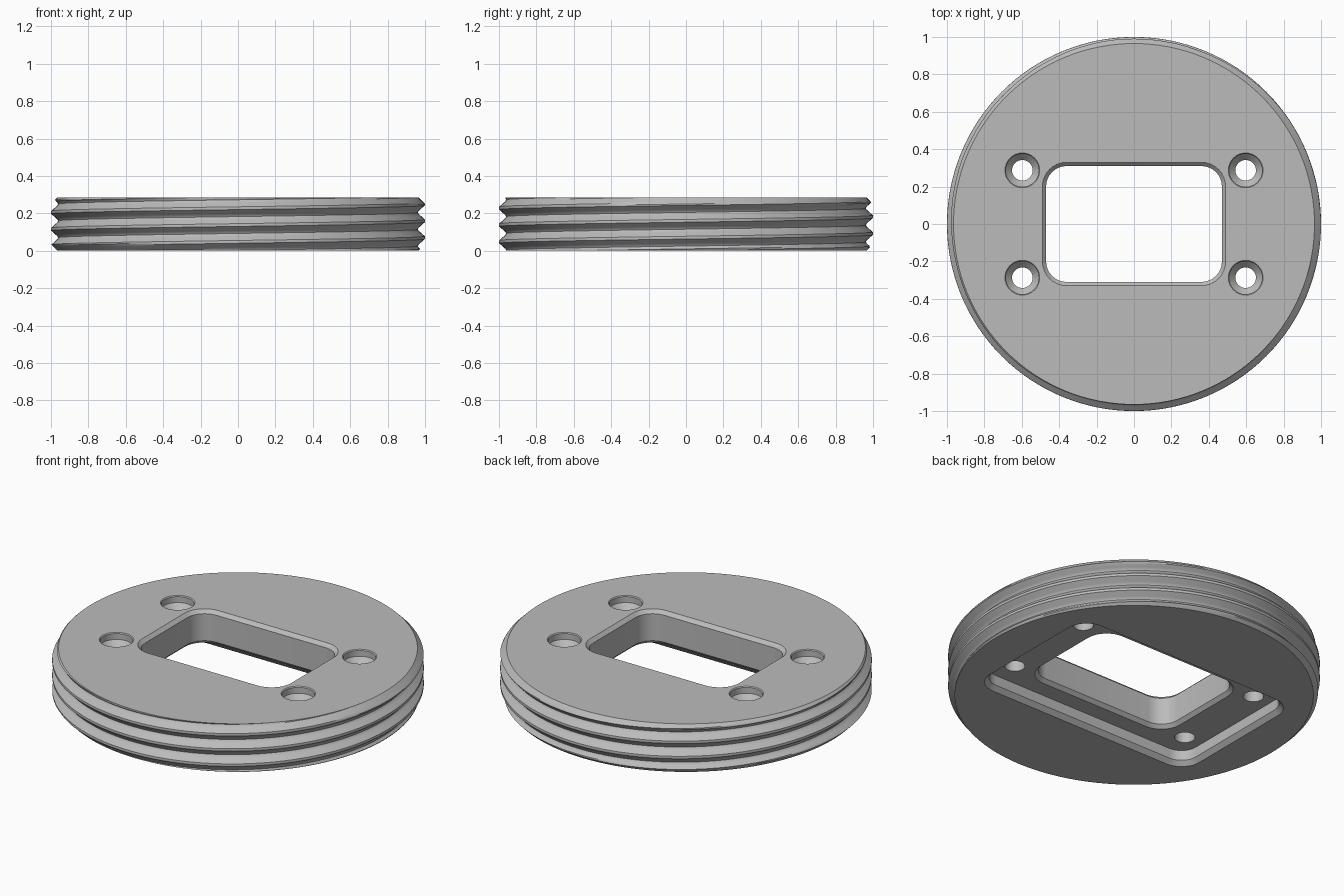
import bpy, bmesh
from math import pi, sin, cos, radians, floor

if "Cube" in bpy.data.objects:
    bpy.data.objects.remove(bpy.data.objects["Cube"])

H = 0.285          # disc height
PITCH = 0.09       # thread pitch
ROOT, CREST = 0.962, 1.0
RIM = 0.965        # radius of the flat end faces
SIDES = 128
STEPS = 12         # samples per pitch

grey = bpy.data.materials.new("light_grey")
grey.use_nodes = True
grey.diffuse_color = (0.5, 0.5, 0.5, 1)
grey.node_tree.nodes["Principled BSDF"].inputs["Base Color"].default_value = (0.5, 0.5, 0.5, 1)


def make_object(name, bm):
    bmesh.ops.recalc_face_normals(bm, faces=bm.faces[:])
    mesh = bpy.data.meshes.new(name)
    bm.to_mesh(mesh)
    bm.free()
    mesh.materials.append(grey)
    obj = bpy.data.objects.new(name, mesh)
    bpy.context.collection.objects.link(obj)
    return obj


def thread_radius(step, z):
    """Trapezoid thread, trimmed by the end chamfers."""
    phase = (step % STEPS) / STEPS
    rise = min(max((abs(phase - 0.5) * 2 - 0.1) / 0.75, 0), 1)
    radius = ROOT + (CREST - ROOT) * rise
    return max(RIM, min(radius, RIM + min(z, H - z))) if z in (0, H) else min(radius, RIM + min(z, H - z))


# Threaded disc: a right-handed helical grid squeezed between the end faces
def threaded_disc():
    bm = bmesh.new()
    offset = 0.025 + PITCH / 2
    rows = range(-3 * STEPS, int(H / PITCH + 2) * STEPS)
    columns = []
    for j in range(SIDES + 1):
        a = 2 * pi * j / SIDES
        column = []
        for k in rows:
            z = (k / STEPS + j / SIDES) * PITCH + offset
            z = 0 if z < 1e-5 else H if z > H - 1e-5 else z
            r = thread_radius(k, z)
            column.append(bm.verts.new((r * cos(a), r * sin(a), z)))
        columns.append(column)
    for left, right in zip(columns, columns[1:]):
        for k in range(len(left) - 1):
            quad = (left[k], right[k], right[k + 1], left[k + 1])
            heights = {v.co.z for v in quad}
            if len(heights) > 1:
                bm.faces.new(quad)
    bmesh.ops.delete(bm, geom=[v for v in bm.verts if not v.link_faces], context="VERTS")
    bmesh.ops.remove_doubles(bm, verts=bm.verts[:], dist=1e-5)
    for z in (0, H):
        edge = [e for e in bm.edges if e.is_boundary and all(abs(v.co.z - z) < 1e-4 for v in e.verts)]
        bmesh.ops.contextual_create(bm, geom=edge)
    return make_object("threaded_disc", bm)


# Stack of rounded rectangles, each section given as (height, growth)
def cutter(name, x, y, half_x, half_y, corner, sections, steps=8):
    bm = bmesh.new()
    rings = []
    for z, grow in sections:
        ring = []
        for q, (sx, sy) in enumerate(((1, 1), (-1, 1), (-1, -1), (1, -1))):
            for i in range(steps + 1):
                a = (q + i / steps) * pi / 2
                r = corner + grow
                ring.append(bm.verts.new((x + sx * (half_x - corner) + r * cos(a),
                                          y + sy * (half_y - corner) + r * sin(a), z)))
        rings.append(ring)
    for low, high in zip(rings, rings[1:]):
        for i in range(len(low)):
            j = (i + 1) % len(low)
            bm.faces.new((low[i], low[j], high[j], high[i]))
    bm.faces.new(rings[0])
    bm.faces.new(rings[-1])
    bmesh.ops.remove_doubles(bm, verts=bm.verts[:], dist=1e-5)
    return make_object(name, bm)


disc = threaded_disc()
FLOOR = 0.085      # depth of the underside recess
BEVEL = 0.02

cutters = [
    cutter("recess_cutter", 0, 0, 0.71, 0.43, 0.1,
           [(-0.02, 0.045), (0.025, 0), (FLOOR, 0)]),
    cutter("window_cutter", 0, 0, 0.47, 0.31, 0.11,
           [(FLOOR - 0.02, BEVEL + 0.02), (FLOOR + BEVEL, 0), (H - BEVEL, 0), (H + 0.02, BEVEL + 0.02)]),
]
# Four countersunk screw holes
for sx in (-1, 1):
    for sy in (-1, 1):
        cutters.append(cutter("screw_cutter", sx * 0.597, sy * 0.287, 0.055, 0.055, 0.055,
                              [(0.03, 0), (H - 0.075, 0), (H - 0.04, 0.033), (H - 0.005, 0.033),
                               (H + 0.02, 0.058)]))

for tool in cutters:
    mod = disc.modifiers.new(tool.name, "BOOLEAN")
    mod.operation = "DIFFERENCE"
    mod.solver = "EXACT"
    mod.object = tool

# Bake the cuts and drop the cutters
bpy.context.view_layer.update()
baked = bpy.data.meshes.new_from_object(disc.evaluated_get(bpy.context.evaluated_depsgraph_get()))
disc.modifiers.clear()
disc.data = baked
for tool in cutters:
    bpy.data.objects.remove(tool)

bpy.ops.object.select_all(action="DESELECT")
disc.select_set(True)
bpy.context.view_layer.objects.active = disc
bpy.ops.object.shade_smooth_by_angle(angle=radians(25))
